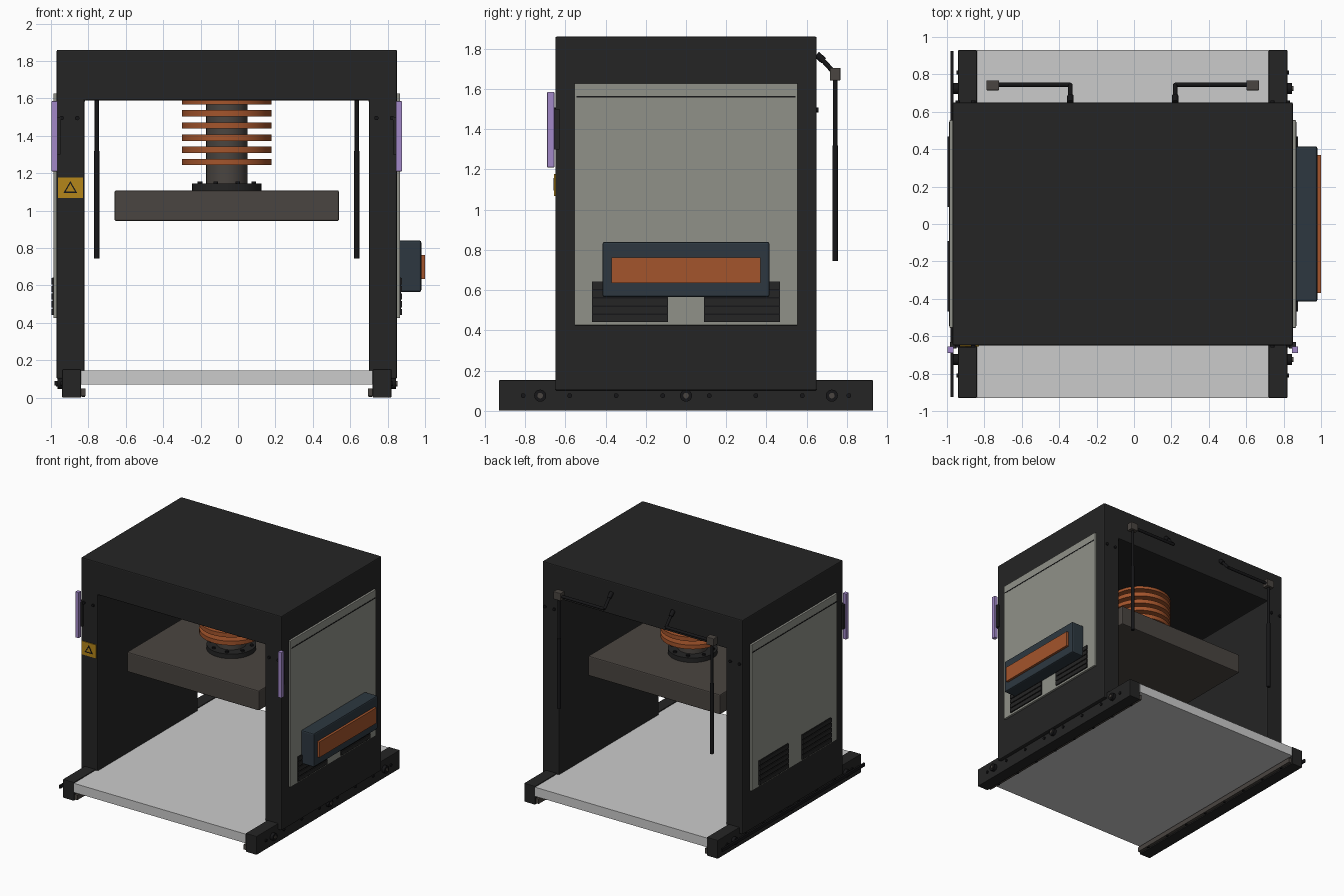
import bpy, bmesh, math
from mathutils import Vector

if "Cube" in bpy.data.objects:
    bpy.data.objects.remove(bpy.data.objects["Cube"])


def mat(name, r, g, b):
    m = bpy.data.materials.new(name)
    m.diffuse_color = (r, g, b, 1)
    m.use_nodes = True
    m.node_tree.nodes["Principled BSDF"].inputs["Base Color"].default_value = m.diffuse_color
    return m


CHARCOAL = mat("charcoal", 0.018, 0.018, 0.018)
BLACK = mat("black", 0.008, 0.008, 0.009)
PALE = mat("pale grey", 0.60, 0.60, 0.60)
PANEL = mat("panel grey", 0.28, 0.285, 0.25)
STEEL = mat("warm steel", 0.068, 0.059, 0.052)
COPPER = mat("copper", 0.37, 0.09, 0.025)
NAVY = mat("navy", 0.026, 0.039, 0.051)
VIOLET = mat("violet", 0.36, 0.25, 0.58)
YELLOW = mat("yellow", 0.46, 0.24, 0.01)


def finish(bm, name, m):
    me = bpy.data.meshes.new(name)
    bm.to_mesh(me)
    bm.free()
    me.materials.append(m)
    ob = bpy.data.objects.new(name, me)
    bpy.context.collection.objects.link(ob)
    return ob


def bevel(ob, width):
    mod = ob.modifiers.new("bevel", 'BEVEL')
    mod.width, mod.segments = width, 2
    mod.limit_method = 'ANGLE'


def box(name, m, x, y, z, bev=0):
    """Box from (min, max) ranges."""
    bm = bmesh.new()
    bmesh.ops.create_cube(bm, size=1)
    for v in bm.verts:
        v.co = [r[0] + (c + 0.5) * (r[1] - r[0]) for c, r in zip(v.co, (x, y, z))]
    ob = finish(bm, name, m)
    if bev:
        bevel(ob, bev)
    return ob


def rod(name, m, a, b, r, sides=16):
    """Cylinder between two points."""
    a, b = Vector(a), Vector(b)
    bm = bmesh.new()
    bmesh.ops.create_cone(bm, cap_ends=True, segments=sides, radius1=r, radius2=r, depth=(b - a).length)
    q = (b - a).to_track_quat('Z', 'Y')
    for v in bm.verts:
        v.co = q @ v.co + (a + b) / 2
    for f in bm.faces:
        f.smooth = len(f.verts) == 4
    for e in bm.edges:
        e.smooth = all(len(f.verts) == 4 for f in e.link_faces)
    return finish(bm, name, m)


def prism(name, m, pts, y):
    """Extrude an x-z outline along y."""
    bm = bmesh.new()
    f = bm.faces.new([bm.verts.new((px, y[0], pz)) for px, pz in pts])
    ext = bmesh.ops.extrude_face_region(bm, geom=[f])
    for v in ext["geom"]:
        if isinstance(v, bmesh.types.BMVert):
            v.co.y = y[1]
    bmesh.ops.recalc_face_normals(bm, faces=bm.faces)
    return finish(bm, name, m)


CX = -0.06  # middle of the press frame


def span(s, a, b):
    """x range at distances a..b from the frame middle, on side s."""
    return tuple(sorted((CX + s * a, CX + s * b)))


# Portal frame
frame = prism("portal_frame", CHARCOAL,
              [(-0.97, 0.10), (-0.97, 1.86), (0.85, 1.86), (0.85, 0.10),
               (0.70, 0.10), (0.70, 1.59), (-0.82, 1.59), (-0.82, 0.10)], (-0.65, 0.65))
bevel(frame, 0.008)

# Bed
box("bed_plate", PALE, (-0.84, 0.72), (-0.93, 0.93), (0.07, 0.145))

for s, side in ((-1, "left"), (1, "right")):
    # Rails with inner strip and bolts
    box(side + "_rail", CHARCOAL, span(s, 0.78, 0.88), (-0.93, 0.93), (0, 0.152), 0.004)
    box(side + "_rail_strip", STEEL, span(s, 0.755, 0.78), (-0.92, 0.92), (0.01, 0.05))
    for i in range(8):
        y = -0.81 + i * 1.62 / 7
        rod(side + "_rail_screw", BLACK, (CX + s * 0.875, y, 0.075), (CX + s * 0.888, y, 0.075), 0.012, 10)
        rod(side + "_strip_screw", BLACK, (CX + s * 0.767, y, 0.003), (CX + s * 0.767, y, 0.02), 0.01, 8)
    for y in (-0.725, 0, 0.725):
        rod(side + "_rail_knob", BLACK, (CX + s * 0.87, y, 0.075), (CX + s * 0.905, y, 0.075), 0.03, 20)
        rod(side + "_knob_tip", STEEL, (CX + s * 0.90, y, 0.075), (CX + s * 0.912, y, 0.075), 0.014, 12)

    # Side panel, seam and louvred vents
    box(side + "_panel", PANEL, span(s, 0.90, 0.927), (-0.555, 0.555), (0.425, 1.627), 0.003)
    box(side + "_panel_seam", BLACK, span(s, 0.92, 0.929), (-0.545, 0.545), (1.558, 1.566))
    for t in (-1, 1):
        ys = tuple(sorted((t * 0.09, t * 0.468)))
        box(side + "_vent_back", BLACK, span(s, 0.92, 0.931), ys, (0.442, 0.642))
        for i in range(5):
            z = 0.442 + i * 0.041
            box(side + "_vent_slat", CHARCOAL, span(s, 0.925, 0.938), ys, (z, z + 0.033))

    # Light curtain bar on the front edge
    box(side + "_guard_bar", VIOLET, span(s, 0.905, 0.937), (-0.69, -0.655), (1.21, 1.585), 0.003)
    box(side + "_guard_mount", CHARCOAL, span(s, 0.89, 0.925), (-0.665, -0.63), (1.30, 1.50))

    # Post screws, front and rear
    for t in (-1, 1):
        for d in (0.80, 0.883):
            x = CX + s * d
            rod(side + "_post_screw", BLACK, (x, t * 0.645, 1.495), (x, t * 0.66, 1.495), 0.012, 10)

    # Rear swing arm: foot, link, joint block and hanging rod
    xr, xe = CX + s * 0.695, CX + s * 0.28
    rod(side + "_arm_foot", BLACK, (xe, 0.65, 1.772), (xe, 0.685, 1.74), 0.017)
    rod(side + "_arm_riser", BLACK, (xe, 0.66, 1.765), (xe, 0.745, 1.672), 0.012)
    rod(side + "_arm_link", BLACK, (xe, 0.745, 1.672), (xr, 0.745, 1.672), 0.012)
    box(side + "_arm_joint", STEEL, (xr - 0.034, xr + 0.034), (0.715, 0.768), (1.642, 1.705), 0.004)
    rod(side + "_hanging_rod", BLACK, (xr, 0.742, 0.745), (xr, 0.742, 1.65), 0.011)
    rod(side + "_rod_sleeve", BLACK, (xr, 0.742, 0.745), (xr, 0.742, 1.32), 0.0145)

# Long hose bar beside the left rail
box("rail_bar", BLACK, (-0.98, -0.965), (-0.925, 0.925), (0.065, 0.09))
box("rail_bar_mount", BLACK, (-0.97, -0.93), (-0.03, 0.03), (0.065, 0.09))

# Control box on the right
box("control_box", NAVY, (0.86, 0.98), (-0.415, 0.415), (0.565, 0.84), 0.01)
box("control_screen", COPPER, (0.97, 1.0), (-0.37, 0.37), (0.635, 0.762))

# Ram, cooling rings, flange and platen
rod("ram_shaft", STEEL, (CX, 0, 1.12), (CX, 0, 1.62), 0.11, 40)
for i in range(6):
    z = 1.243 + i * 0.065
    rod("cooling_ring", COPPER, (CX, 0, z), (CX, 0, z + 0.034), 0.24, 48)
rod("ram_flange", CHARCOAL, (CX, 0, 1.10), (CX, 0, 1.145), 0.185, 40)
for i in range(8):
    a = (i + 0.5) * math.pi / 4
    p = Vector((CX + 0.155 * math.cos(a), 0.155 * math.sin(a), 1.14))
    rod("flange_bolt", BLACK, p, p + Vector((0, 0, 0.017)), 0.014, 6)
box("platen", STEEL, (-0.66, 0.54), (-0.5, 0.5), (0.945, 1.108), 0.008)

# Warning plate with triangle outline
box("warning_plate", YELLOW, (-0.963, -0.83), (-0.656, -0.648), (1.068, 1.178))
tri = [Vector((-0.8965 + 0.042 * math.cos(a), 1.116 + 0.042 * math.sin(a)))
       for a in (math.radians(90 + 120 * k) for k in range(3))]
mid = sum(tri, Vector((0, 0))) / 3
for k in range(3):
    p, q = tri[k], tri[(k + 1) % 3]
    prism("warning_triangle_edge", BLACK, [p, q, mid + (q - mid) * 0.7, mid + (p - mid) * 0.7], (-0.659, -0.655))
